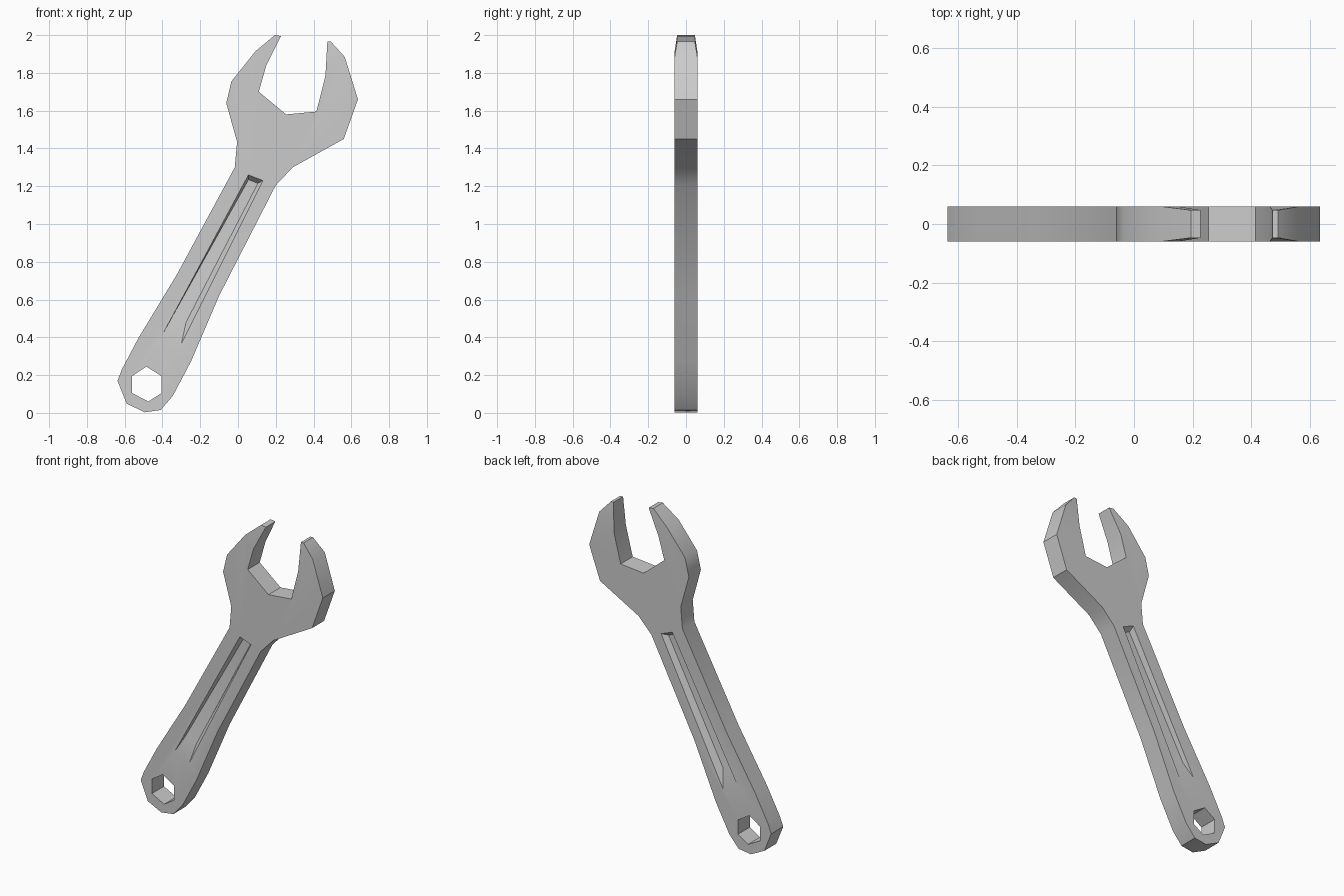
import bpy, bmesh

if "Cube" in bpy.data.objects:
    bpy.data.objects.remove(bpy.data.objects["Cube"])

# Body outline (x, z), running from the left jaw down around the handle and back
OUTER = [(.093, 1.915), (-.035, 1.755), (-.062, 1.64), (-.005, 1.435), (-.017, 1.30),
         (-.325, .73), (-.525, .40), (-.615, .23), (-.638, .17), (-.59, .05), (-.495, .003),
         (-.41, .015), (-.345, .09), (-.25, .27), (-.10, .62), (.20, 1.205), (.29, 1.30),
         (.56, 1.45), (.635, 1.66), (.565, 1.885)]
MOUTH = [(.463, 1.785), (.415, 1.595), (.255, 1.58), (.11, 1.70), (.15, 1.84)]
RIGHT_TIP = [(.492, 1.965), (.473, 1.965)]
LEFT_TIP = [(.228, 1.995), (.195, 2.0)]
HEX = [(-.56, .195), (-.485, .245), (-.405, .195), (-.405, .105), (-.475, .06), (-.56, .105)]
GROOVE = [(.055, 1.26), (.132, 1.23), (-.30, .365), (-.40, .415)]
FLOOR = [(.056, 1.235), (.105, 1.215), (-.275, .48), (-.35, .51)]
HALF, TIP_HALF, FLOOR_HALF = .06, .047, .025

bm = bmesh.new()


def verts(points, y):
    return [bm.verts.new((x, y, z)) for x, z in points]


def loop_edges(vs):
    return [bm.edges.new((a, b)) for a, b in zip(vs, vs[1:] + vs[:1])]


def bridge(a, b):
    n = len(a)
    for i in range(n):
        j = (i + 1) % n
        bm.faces.new((a[i], a[j], b[j], b[i]))


sides = []
for s in (-1, 1):
    outer, mouth = verts(OUTER, s * HALF), verts(MOUTH, s * HALF)
    hole, groove = verts(HEX, s * HALF), verts(GROOVE, s * HALF)
    floor = verts(FLOOR, s * FLOOR_HALF)
    r_tip, l_tip = verts(RIGHT_TIP, s * TIP_HALF), verts(LEFT_TIP, s * TIP_HALF)
    # Flat face with the hex hole and groove opening
    edges = loop_edges(outer + mouth) + loop_edges(hole) + loop_edges(groove)
    bmesh.ops.triangle_fill(bm, use_beauty=True, edges=edges)
    # Thinned jaw tips
    bm.faces.new((outer[-1], r_tip[0], r_tip[1], mouth[0]))
    bm.faces.new((mouth[-1], l_tip[0], l_tip[1], outer[0]))
    # Recessed groove
    bridge(groove, floor)
    bm.faces.new(floor)
    sides.append((outer + r_tip + mouth + l_tip, hole))

# Rim and hole walls
bridge(sides[0][0], sides[1][0])
bridge(sides[0][1], sides[1][1])
bmesh.ops.recalc_face_normals(bm, faces=bm.faces)
bmesh.ops.dissolve_limit(bm, angle_limit=.002, verts=bm.verts, edges=bm.edges)

mesh = bpy.data.meshes.new("wrench")
bm.to_mesh(mesh)
bm.free()
wrench = bpy.data.objects.new("wrench", mesh)
bpy.context.collection.objects.link(wrench)
bpy.context.view_layer.objects.active = wrench
wrench.select_set(True)
bpy.ops.object.shade_smooth_by_angle(angle=.6)
